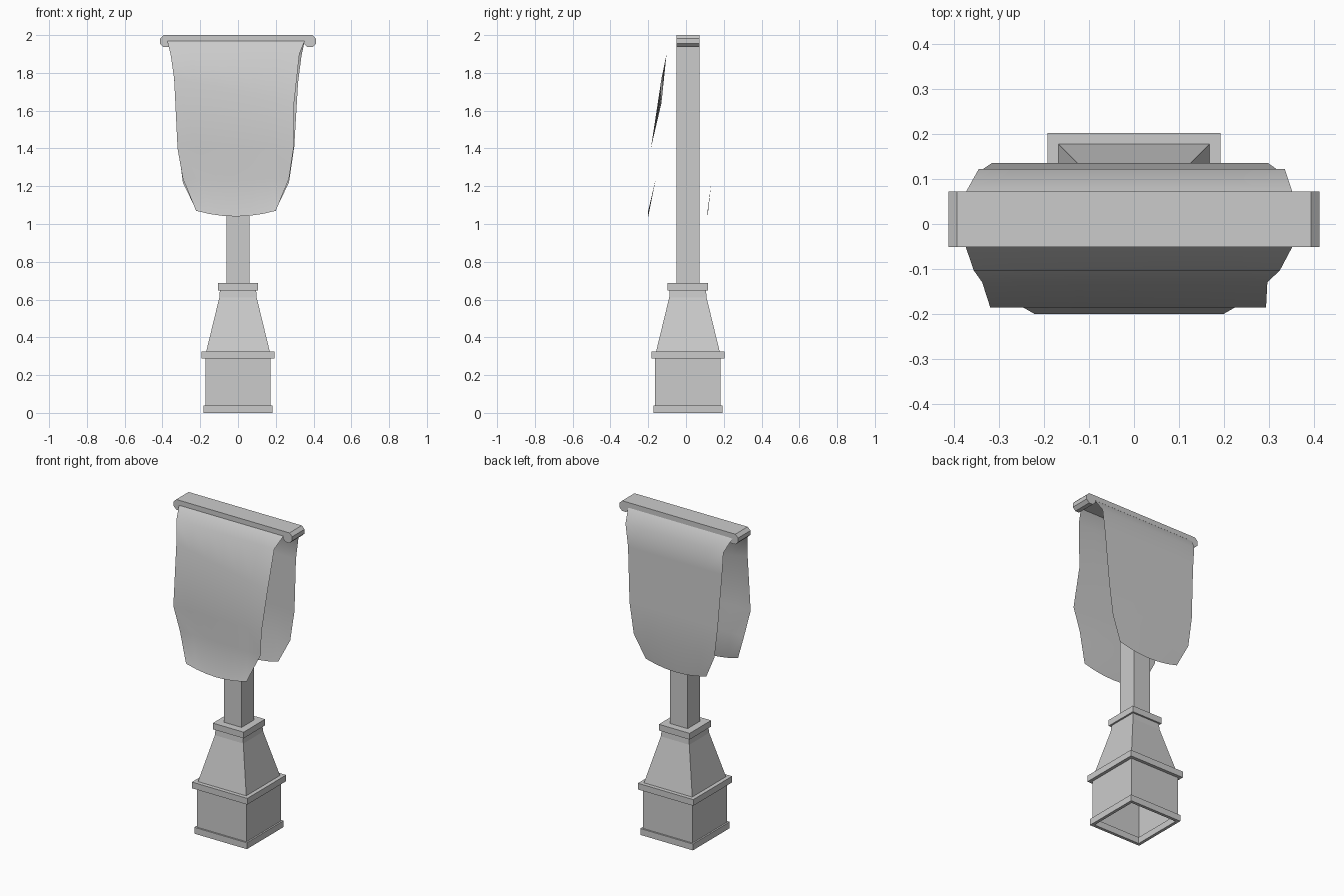
import bpy, bmesh, math

if "Cube" in bpy.data.objects:
    bpy.data.objects.remove(bpy.data.objects["Cube"])

CY = 0.01  # the stand sits slightly behind the origin


def finish(bm, name, smooth=False):
    bmesh.ops.recalc_face_normals(bm, faces=bm.faces)
    mesh = bpy.data.meshes.new(name)
    bm.to_mesh(mesh)
    bm.free()
    obj = bpy.data.objects.new(name, mesh)
    bpy.context.collection.objects.link(obj)
    if smooth:
        mesh.shade_smooth()
    return obj


def loft_rows(bm, rows, closed):
    rows = [[bm.verts.new(p) for p in row] for row in rows]
    n = len(rows[0])
    for a, b in zip(rows, rows[1:]):
        for i in range(n if closed else n - 1):
            j = (i + 1) % n
            bm.faces.new((a[i], a[j], b[j], b[i]))
    return rows


def square_stack(name, profile, cap_top=False):
    """Square rings from (half width, z) pairs."""
    bm = bmesh.new()
    signs = [(-1, -1), (1, -1), (1, 1), (-1, 1)]
    rings = loft_rows(bm, [[(sx * h, CY + sy * h, z) for sx, sy in signs]
                           for h, z in profile], True)
    if cap_top:
        bm.faces.new(rings[-1])
    return finish(bm, name)


# Hollow pedestal: plinth, box, ledge, tapered neck and collar
square_stack("pedestal", [
    (0.164, 0.04), (0.164, 0), (0.183, 0), (0.183, 0.04), (0.173, 0.04),
    (0.173, 0.287), (0.193, 0.287), (0.193, 0.326), (0.168, 0.326),
    (0.099, 0.61), (0.096, 0.648), (0.107, 0.648), (0.107, 0.687), (0.061, 0.687)])
square_stack("post", [(0.061, 0.687), (0.061, 1.968)], True)

# Crossbar plate with octagonal rolled ends, extruded front to back
R, EX, EZ = 0.0345, 0.3805, 1.968
end = []
for k in range(7):
    a = math.radians(67.5 - 45 * k)
    r = R / math.cos(math.radians(22.5))
    end.append((EX + r * math.cos(a) * 0.95, EZ + r * math.sin(a) * 0.93))
end.append((EX - R * 0.95, EZ))
outline = end + [(-x, z) for x, z in reversed(end)]
bm = bmesh.new()
face = bm.faces.new([bm.verts.new((x, -0.051, z)) for x, z in outline])
ext = bmesh.ops.extrude_face_region(bm, geom=[face])
bmesh.ops.translate(bm, vec=(0, 0.123, 0),
                    verts=[v for v in ext["geom"] if isinstance(v, bmesh.types.BMVert)])
finish(bm, "crossbar")


def cloth(name, left, right, sag, cols=6):
    """Thin hanging sheet between two (x, y, z) edges; the hem sags in the middle."""
    bm = bmesh.new()
    rows = []
    for k, (a, b) in enumerate(zip(left, right)):
        row = []
        for i in range(cols + 1):
            t = i / cols
            p = [a[c] + (b[c] - a[c]) * t for c in range(3)]
            if k == len(left) - 1:
                p[2] -= sag * 4 * t * (1 - t)
            row.append(p)
        rows.append(row)
    loft_rows(bm, rows, False)
    return finish(bm, name, True)


# Front and back halves of the draped cloth
cloth("front_cloth",
      [(-0.375, -0.05, 1.97), (-0.357, -0.103, 1.9), (-0.338, -0.13, 1.77),
       (-0.320, -0.186, 1.4), (-0.292, -0.16, 1.24), (-0.222, -0.2, 1.07)],
      [(0.353, -0.05, 1.97), (0.325, -0.103, 1.9), (0.297, -0.13, 1.64),
       (0.294, -0.186, 1.4), (0.27, -0.16, 1.24), (0.2, -0.2, 1.07)], 0.03)
cloth("back_cloth",
      [(-0.375, 0.07, 1.97), (-0.346, 0.122, 1.89), (-0.337, 0.122, 1.75),
       (-0.316, 0.136, 1.41), (-0.292, 0.134, 1.22), (-0.222, 0.115, 1.075)],
      [(0.353, 0.07, 1.97), (0.336, 0.122, 1.89), (0.318, 0.122, 1.75),
       (0.298, 0.136, 1.41), (0.27, 0.134, 1.22), (0.2, 0.115, 1.075)], 0.03)
